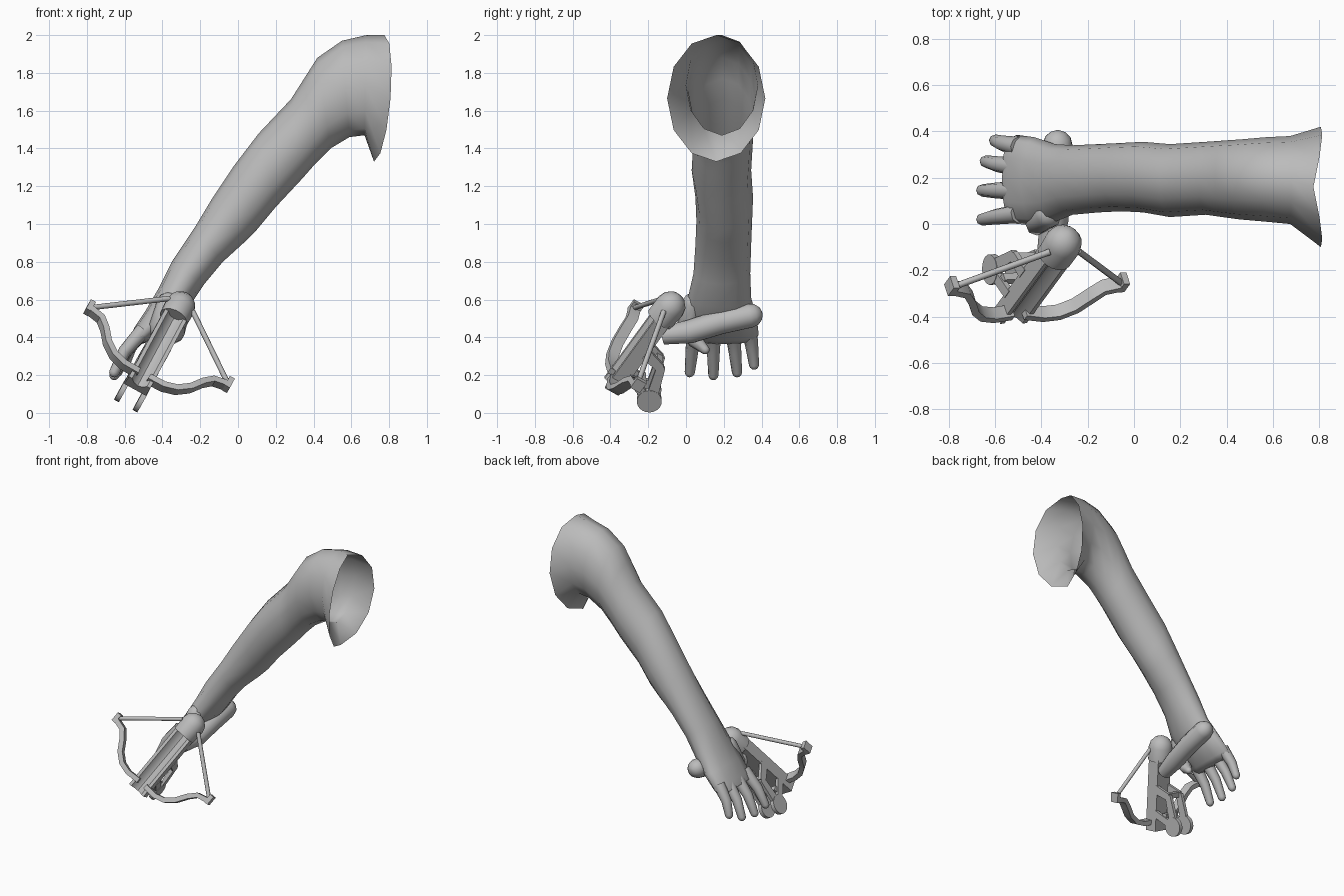
import bpy, bmesh, math
from mathutils import Vector, Matrix

cube = bpy.data.objects.get("Cube")
if cube:
    bpy.data.objects.remove(cube, do_unlink=True)

clay = bpy.data.materials.new("plain_grey")
clay.use_nodes = True
GREY = (0.5, 0.5, 0.5, 1)
clay.diffuse_color = GREY
clay.node_tree.nodes["Principled BSDF"].inputs["Base Color"].default_value = GREY


def loft(name, rings, cap_start=True, cap_end=True, angle=50):
    """Skin a list of equal-sized point rings."""
    bm = bmesh.new()
    loops = [[bm.verts.new(p) for p in ring] for ring in rings]
    n = len(loops[0])
    for a, b in zip(loops, loops[1:]):
        for i in range(n):
            j = (i + 1) % n
            bm.faces.new((a[i], a[j], b[j], b[i]))
    if cap_start:
        bm.faces.new(loops[0][::-1])
    if cap_end:
        bm.faces.new(loops[-1])
    bmesh.ops.recalc_face_normals(bm, faces=bm.faces)
    mesh = bpy.data.meshes.new(name)
    bm.to_mesh(mesh)
    bm.free()
    ob = bpy.data.objects.new(name, mesh)
    bpy.context.collection.objects.link(ob)
    mesh.materials.append(clay)
    bpy.ops.object.select_all(action='DESELECT')
    ob.select_set(True)
    bpy.context.view_layer.objects.active = ob
    bpy.ops.object.shade_smooth_by_angle(angle=math.radians(angle))
    return ob


def tube(name, pts, radii, sides=10, round_start=False, round_end=False):
    """Round tube through points, optionally with domed ends."""
    pts = [Vector(p) for p in pts]
    stations = []
    for i, (p, r) in enumerate(zip(pts, radii)):
        t = (pts[min(i + 1, len(pts) - 1)] - pts[max(i - 1, 0)]).normalized()
        stations.append((p, r, t))
    dome = [math.radians(k) for k in (30, 58, 82)]
    p, r, t = stations[-1]
    if round_end:
        stations += [(p + t * r * math.sin(k), r * math.cos(k), t) for k in dome]
    p, r, t = stations[0]
    if round_start:
        stations = [(p - t * r * math.sin(k), r * math.cos(k), t) for k in dome[::-1]] + stations
    side = pts[-1] - pts[0]
    side = side.orthogonal().normalized()
    rings = []
    for p, r, t in stations:
        u = (side - t * side.dot(t)).normalized()
        v = t.cross(u)
        rings.append([p + r * (u * math.cos(2 * math.pi * k / sides) + v * math.sin(2 * math.pi * k / sides))
                      for k in range(sides)])
    return loft(name, rings)


# Arm and palm: top (x, z), bottom (x, z), y range, forward bulge of the sides
arm = [
    (0.775, 2.00, 0.72, 1.33, -0.10, 0.42, 0.06),
    (0.68, 2.00, 0.67, 1.47, 0.00, 0.38, 0),
    (0.55, 1.97, 0.59, 1.46, 0.01, 0.375, 0),
    (0.42, 1.88, 0.49, 1.40, 0.02, 0.365, 0),
    (0.35, 1.77, 0.41, 1.32, 0.03, 0.36, 0),
    (0.28, 1.66, 0.34, 1.24, 0.04, 0.355, 0),
    (0.11, 1.48, 0.20, 1.09, 0.03, 0.345, 0),
    (-0.02, 1.31, 0.10, 0.97, 0.05, 0.355, 0),
    (-0.14, 1.13, 0.03, 0.90, 0.055, 0.35, 0),
    (-0.23, 0.98, -0.08, 0.80, 0.05, 0.345, 0),
    (-0.35, 0.80, -0.18, 0.68, 0.04, 0.34, 0),
    (-0.42, 0.66, -0.26, 0.56, 0.01, 0.345, 0),
    (-0.49, 0.54, -0.37, 0.46, -0.005, 0.375, 0),
    (-0.55, 0.45, -0.46, 0.38, 0.00, 0.385, 0),
    (-0.57, 0.40, -0.51, 0.365, 0.02, 0.37, 0),
]
rings = []
for tx, tz, bx, bz, y0, y1, bulge in arm:
    ring = []
    for k in range(12):
        c, s = math.cos(k * math.pi / 6), math.sin(k * math.pi / 6)
        ring.append(((tx + bx) / 2 + (tx - bx) / 2 * c + bulge * abs(s),
                     (y0 + y1) / 2 + (y1 - y0) / 2 * s,
                     (tz + bz) / 2 + (tz - bz) / 2 * c))
    rings.append(ring)
loft("arm", rings, cap_start=False, angle=80)

# Fingers: base y, tip x, tip y, tip z
fingers = {"index_finger": (0.045, -0.655, 0.02, 0.215), "middle_finger": (0.145, -0.655, 0.145, 0.20),
           "ring_finger": (0.245, -0.64, 0.27, 0.215), "little_finger": (0.335, -0.60, 0.36, 0.255)}
for name, (by, tx, ty, tz) in fingers.items():
    a, b = Vector((-0.50, by, 0.44)), Vector((tx, ty, tz))
    knuckle = a.lerp(b, 0.55) + Vector((-0.015, 0, 0.01))
    tube(name, [a, knuckle, b], [0.042, 0.034, 0.027], 8, round_end=True)

# Thumb wrapped round the grip
tube("thumb", [(-0.37, 0.04, 0.58), (-0.42, 0.0, 0.46), (-0.42, 0.05, 0.38), (-0.40, 0.10, 0.335)],
     [0.06, 0.05, 0.04, 0.025], 8, True, True)

# Grip bar held in the palm, reaching across to the stock
tube("grip", [(-0.33, 0.34, 0.515), (-0.335, 0.18, 0.48), (-0.345, 0.02, 0.43), (-0.37, -0.12, 0.41)],
     [0.066, 0.066, 0.064, 0.05], 12, round_start=True)

# Crossbow frame: u across, b backward along the rail, n up from the rail
b_ax = Vector((0.397, 0.54, 0.74)).normalized()
u_ax = Vector((0.861, 0, -0.509))
u_ax = (u_ax - b_ax * u_ax.dot(b_ax)).normalized()
n_ax = u_ax.cross(b_ax).normalized()
if n_ax.y > 0:
    n_ax = -n_ax
origin = Vector((-0.52, -0.38, 0.165))


def bow(u, b, n):
    return origin + u_ax * u + b_ax * b + n_ax * n


def bar(name, path, width, height):
    """Flat bar swept along (u, b) points; height runs along n."""
    rings = []
    for i, (u, b, n) in enumerate(path):
        q, p = path[min(i + 1, len(path) - 1)], path[max(i - 1, 0)]
        t = Vector((q[0] - p[0], q[1] - p[1])).normalized()
        su, sb = -t.y * width / 2, t.x * width / 2
        rings.append([bow(u + k * su, b + k * sb, n + h * height / 2)
                      for k, h in ((-1, -1), (1, -1), (1, 1), (-1, 1))])
    return loft(name, rings, angle=35)


def plate(name, u, outline, thick):
    """Flat plate facing sideways, outline given in (b, n)."""
    return loft(name, [[bow(u + s * thick / 2, b, n) for b, n in outline] for s in (-1, 1)], angle=35)


# Grooved rail and its domed rear block
profile = [(-0.065, -0.045), (-0.065, 0.04), (-0.045, 0.04), (-0.025, 0.012), (0, 0.002),
           (0.025, 0.012), (0.045, 0.04), (0.065, 0.04), (0.065, -0.045)]
loft("rail", [[bow(u, b, n) for u, n in profile] for b in (-0.03, 0.5)], angle=35)
tube("rear_block", [bow(0, 0.45, 0), bow(0, 0.54, -0.005)], [0.078, 0.082], 16, round_end=True)

# Mirrored limbs, tip blocks, strings and the forked bracket with discs
limb = [(0.03, 0.03, 0.02), (0.12, 0.025, 0.03), (0.19, 0.045, 0.035), (0.25, 0.095, 0.035),
        (0.295, 0.165, 0.03), (0.34, 0.215, 0.02), (0.42, 0.235, 0.015)]
for s, side in ((1, "left"), (-1, "right")):
    bar(side + "_limb", [(s * u, b, n) for u, b, n in limb], 0.033, 0.06)
    bar(side + "_limb_tip", [(s * 0.405, 0.245, 0.015), (s * 0.435, 0.245, 0.015)], 0.065, 0.06)
    tube(side + "_string", [bow(s * 0.41, 0.25, 0.02), bow(s * 0.07, 0.53, 0.03)], [0.014, 0.014], 8)
    u = s * 0.056
    disc = [(0.03 + 0.066 * math.cos(k * math.pi / 10), -0.2 + 0.066 * math.sin(k * math.pi / 10))
            for k in range(20)]
    plate(side + "_disc", u, disc, 0.028)
    plate(side + "_front_strut", u, [(0.02, -0.16), (0.07, -0.16), (0.12, -0.03), (0.07, -0.03)], 0.024)
    plate(side + "_lower_strut", u, [(0.06, -0.23), (0.24, -0.165), (0.25, -0.115), (0.05, -0.17)], 0.024)
    plate(side + "_rear_strut", u, [(0.2, -0.15), (0.25, -0.15), (0.29, -0.03), (0.23, -0.03)], 0.024)

# Cross pieces joining the two sides of the bracket
for name, b, n in (("front_cross_piece", 0.09, -0.115), ("rear_cross_piece", 0.23, -0.13)):
    bar(name, [(-0.06, b, n), (0.06, b, n)], 0.035, 0.035)
